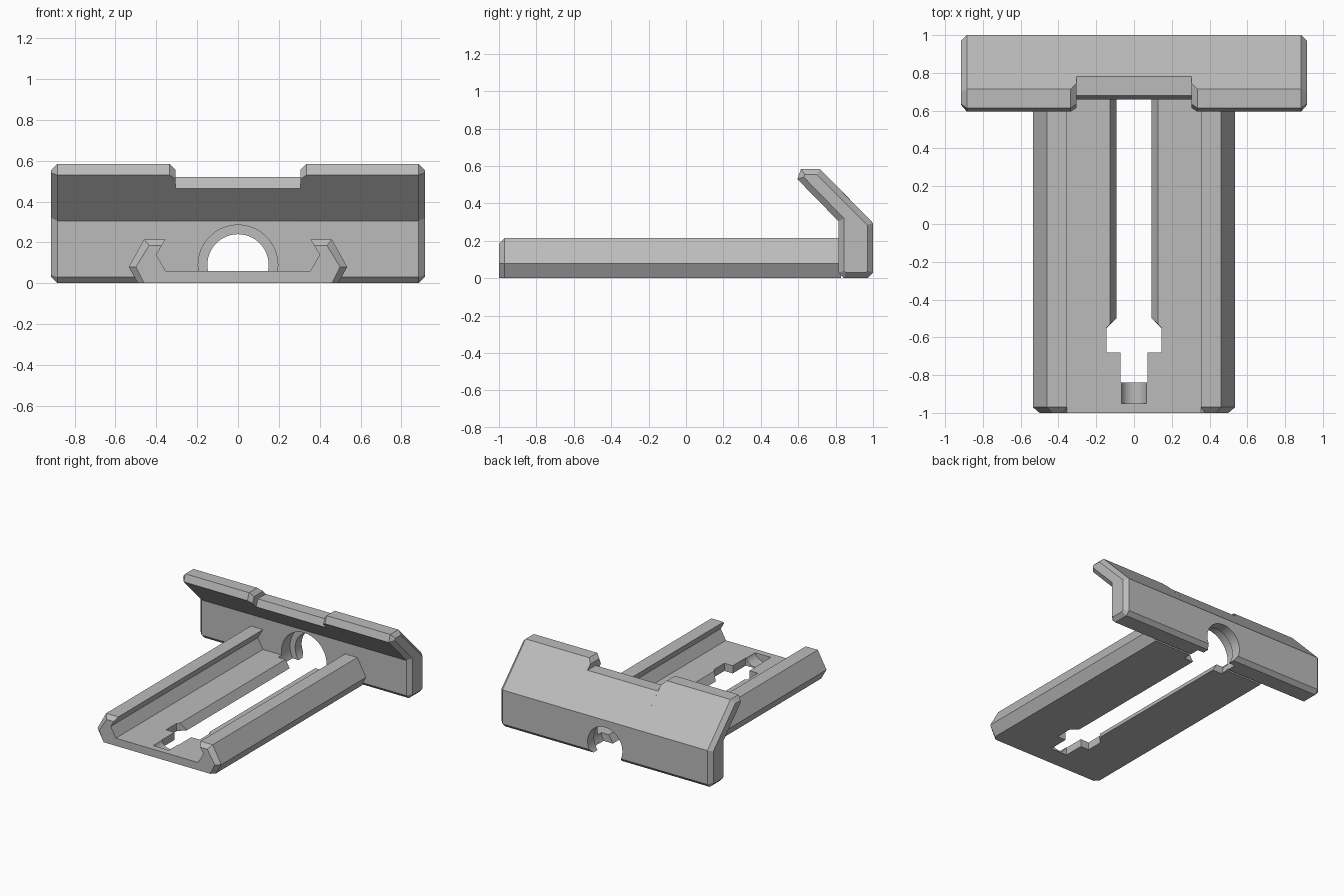
import bpy, bmesh, math

cube = bpy.data.objects.get("Cube")
if cube:
    bpy.data.objects.remove(cube, do_unlink=True)

grey = bpy.data.materials.new("plain_grey")
grey.use_nodes = True
grey.diffuse_color = (0.5, 0.5, 0.5, 1)
grey.node_tree.nodes["Principled BSDF"].inputs["Base Color"].default_value = (0.5, 0.5, 0.5, 1)


def loft(name, sections):
    """Skin a closed solid through cross-sections with equal point counts."""
    bm = bmesh.new()
    rings = [[bm.verts.new(p) for p in s] for s in sections]
    n = len(rings[0])
    for a, b in zip(rings, rings[1:]):
        for i in range(n):
            j = (i + 1) % n
            bm.faces.new((a[i], a[j], b[j], b[i]))
    bm.faces.new(rings[0])
    bm.faces.new(rings[-1])
    bmesh.ops.remove_doubles(bm, verts=bm.verts[:], dist=0.0005)
    bmesh.ops.recalc_face_normals(bm, faces=bm.faces[:])
    mesh = bpy.data.meshes.new(name)
    bm.to_mesh(mesh)
    bm.free()
    mesh.materials.append(grey)
    ob = bpy.data.objects.new(name, mesh)
    bpy.context.collection.objects.link(ob)
    return ob


def mirrored(half):
    return half + [(-x, b) for x, b in reversed(half)]


def along_y(profile, y):
    return [(x, y, z) for x, z in profile]


def along_x(profile, x):
    return [(x, y, z) for y, z in profile]


def rod(name, radius, z, y0, y1):
    turn = [2 * math.pi * i / 64 for i in range(64)]
    ring = [(radius * math.cos(t), z + radius * math.sin(t)) for t in turn]
    return loft(name, [along_y(ring, y0), along_y(ring, y1)])


def cut(target, cutters):
    for cutter in cutters:
        cutter.hide_render = True
        mod = target.modifiers.new("cut", "BOOLEAN")
        mod.operation = "DIFFERENCE"
        mod.solver = "EXACT"
        mod.object = cutter
        bpy.ops.object.select_all(action="DESELECT")
        bpy.context.view_layer.objects.active = target
        target.select_set(True)
        bpy.ops.object.modifier_apply(modifier=mod.name)


# Channel rail with chamfered front end
rail = mirrored([(0.49, 0), (0.535, 0.08), (0.46, 0.215),
                 (0.355, 0.215), (0.40, 0.14), (0.355, 0.06)])
rail_tip = mirrored([(0.46, 0), (0.50, 0.08), (0.435, 0.185),
                     (0.373, 0.185), (0.40, 0.14), (0.355, 0.06)])
channel = loft("channel_rail", [along_y(rail_tip, -1), along_y(rail, -0.97), along_y(rail, 0.83)])

# Hooked end plate: one profile, varied tips for the central notch
base = [(0.845, 0), (0.97, 0), (1, 0.03), (1, 0.295)]
wall = [(0.815, 0.305), (0.815, 0.03)]
full = base + [(0.715, 0.585), (0.615, 0.585), (0.595, 0.53)] + wall
inner = base + [(0.745, 0.555), (0.635, 0.555), (0.615, 0.51)] + wall
short = base + [(0.78, 0.52), (0.68, 0.52), (0.66, 0.465)] + wall
end = [(0.855, 0.03), (0.96, 0.03), (0.97, 0.04), (0.97, 0.285), (0.70, 0.555),
       (0.635, 0.555), (0.63, 0.54), (0.845, 0.32), (0.845, 0.04)]
half = [(end, 0.915), (full, 0.885), (full, 0.335), (inner, 0.305), (short, 0.305)]
steps = half + [(p, -x) for p, x in reversed(half)]
plate = loft("hooked_end_plate", [along_x(p, x) for p, x in steps])

# Cutters: tapered slot, keyhole, round groove, stepped arch
slot = mirrored([(0.081, -0.02), (0.14, 0.08)])
slot_cut = loft("slot_cutter", [along_y(slot, -0.54), along_y(slot, 0.80)])
key = mirrored([(0.072, -0.84), (0.072, -0.68), (0.145, -0.68), (0.145, -0.55), (0.09, -0.495)])
key_cut = loft("keyhole_cutter", [[(x, y, z) for x, y in key] for z in (-0.03, 0.09)])
groove_cut = rod("groove_cutter", 0.07, 0.08, -0.95, -0.75)
recess_cut = rod("recess_cutter", 0.195, 0.09, 0.77, 0.92)
bore_cut = rod("bore_cutter", 0.15, 0.09, 0.85, 1.1)

cut(channel, [slot_cut, key_cut, groove_cut, recess_cut])
cut(plate, [recess_cut, bore_cut])
for c in (slot_cut, key_cut, groove_cut, recess_cut, bore_cut):
    bpy.data.objects.remove(c, do_unlink=True)

# Smooth the round cuts, keep the bevels crisp
bpy.ops.object.select_all(action="DESELECT")
for ob in (channel, plate):
    ob.select_set(True)
bpy.context.view_layer.objects.active = plate
bpy.ops.object.shade_smooth_by_angle(angle=math.radians(15))
